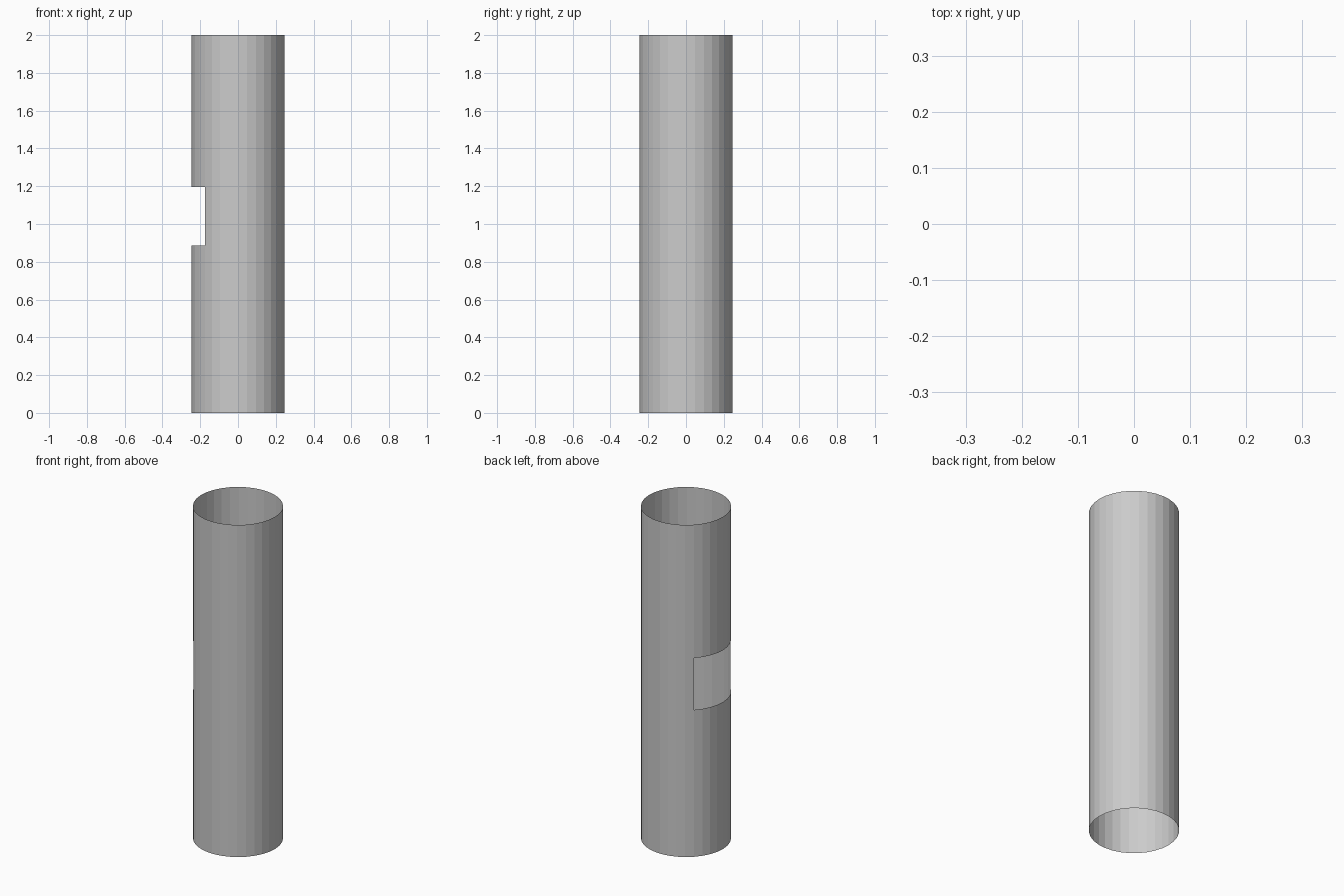
import bpy, bmesh
from math import cos, sin, tau

if "Cube" in bpy.data.objects:
    bpy.data.objects.remove(bpy.data.objects["Cube"])

SIDES, RADIUS = 32, 0.2463
LEVELS = [0.0, 0.885, 1.197, 2.0]   # base, window bottom, window top, rim
WINDOW = range(12, 20)              # quarter of the wall facing -x

bm = bmesh.new()

# Rings of the thin open tube
rings = [[bm.verts.new((RADIUS * cos(tau * i / SIDES), RADIUS * sin(tau * i / SIDES), z))
          for i in range(SIDES)] for z in LEVELS]

# Wall panels, leaving the window open in the middle band
for band in range(3):
    for i in range(SIDES):
        if band == 1 and i in WINDOW:
            continue
        j = (i + 1) % SIDES
        bm.faces.new((rings[band][i], rings[band][j], rings[band + 1][j], rings[band + 1][i]))

mesh = bpy.data.meshes.new("open_tube")
bm.to_mesh(mesh)
bm.free()
tube = bpy.data.objects.new("open_tube", mesh)
bpy.context.collection.objects.link(tube)
